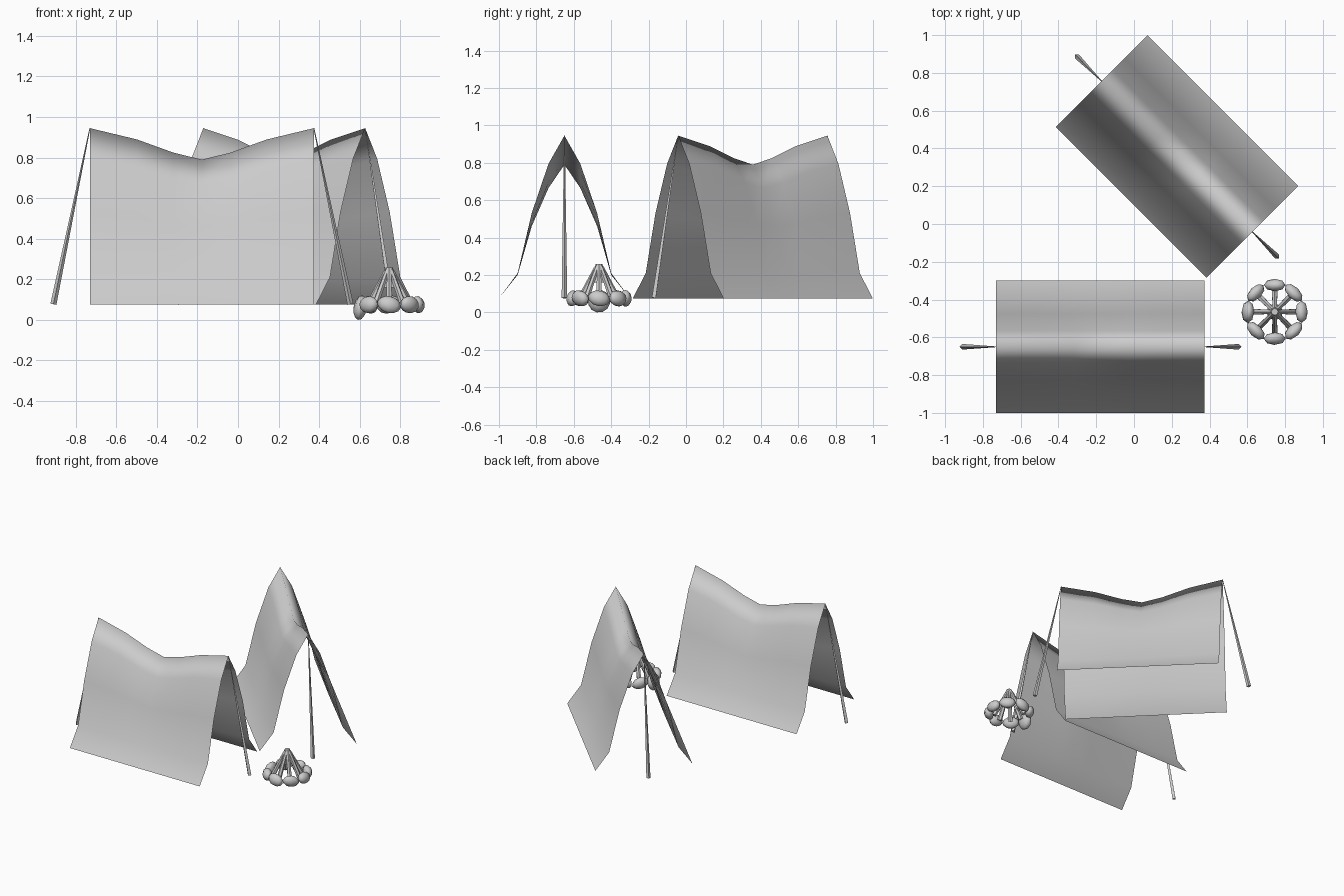
import bpy, bmesh, math, random
from mathutils import Vector, Matrix

if "Cube" in bpy.data.objects:
    bpy.data.objects.remove(bpy.data.objects["Cube"])

random.seed(4)


def make_object(name, bm, matrix=None, smooth=True):
    bmesh.ops.recalc_face_normals(bm, faces=bm.faces)
    mesh = bpy.data.meshes.new(name)
    bm.to_mesh(mesh)
    bm.free()
    for p in mesh.polygons:
        p.use_smooth = smooth
    ob = bpy.data.objects.new(name, mesh)
    bpy.context.collection.objects.link(ob)
    if matrix:
        ob.matrix_world = matrix
    return ob


def add_taper(bm, a, b, ra, rb, sides):
    """Tapered rod from point a to point b."""
    a, b = Vector(a), Vector(b)
    d = b - a
    m = Matrix.Translation((a + b) / 2) @ d.to_track_quat('Z', 'Y').to_matrix().to_4x4()
    bmesh.ops.create_cone(bm, cap_ends=True, segments=sides, radius1=ra,
                          radius2=rb, depth=d.length, matrix=m)


# Half section of the canvas: offset, height at the ends, sag at the middle
HALF = [(0.35, 0.075, 0), (0.25, 0.21, 0.01), (0.175, 0.53, 0.07),
        (0.085, 0.795, 0.13), (0, 0.945, 0.155)]
SECTION = [(-w, z, s) for w, z, s in HALF] + [h for h in HALF[-2::-1]]
# Stations along the ridge: position and share of the sag
STATIONS = [(-0.552, 0), (-0.32, 0.36), (-0.14, 0.78), (0, 1),
            (0.14, 0.78), (0.32, 0.36), (0.552, 0)]


def make_tent(name, centre, angle, sx, sy):
    matrix = (Matrix.Translation((*centre, 0)) @ Matrix.Rotation(angle, 4, 'Z')
              @ Matrix.Diagonal((sx, sy, 1, 1)))
    # draped canvas
    bm = bmesh.new()
    rows = [[bm.verts.new((x, w, z - s * k)) for w, z, s in SECTION]
            for x, k in STATIONS]
    for r0, r1 in zip(rows, rows[1:]):
        for i in range(len(SECTION) - 1):
            bm.faces.new((r0[i], r1[i], r1[i + 1], r0[i + 1]))
    make_object(name + "_canvas", bm, matrix)
    # guy ropes that widen towards the ground
    bm = bmesh.new()
    for side in (-1, 1):
        add_taper(bm, (side * 0.732, 0, 0.077), (side * 0.552, 0, 0.945),
                  0.015, 0.002, 4)
    make_object(name + "_guy_ropes", bm, matrix, smooth=False)


make_tent("front_tent", (-0.178, -0.65), 0, 1, 1)
make_tent("rear_tent", (0.228, 0.357), math.radians(-45), 1.022, 0.98)

# Campfire: ring of stones
FIRE = Matrix.Translation((0.745, -0.465, 0))
bm = bmesh.new()
for i in range(8):
    a = math.tau * i / 8
    low = i == 4
    m = (Matrix.Rotation(a, 4, 'Z')
         @ Matrix.Translation((0.142, 0, 0.06 if low else 0.075))
         @ Matrix.Rotation(random.uniform(-0.4, 0.4), 4, 'X')
         @ Matrix.Rotation(random.uniform(-0.3, 0.3), 4, 'Y')
         @ Matrix.Diagonal((0.033, 0.06, 0.062 if low else 0.042, 1)))
    bmesh.ops.create_uvsphere(bm, u_segments=8, v_segments=6, radius=1, matrix=m)
make_object("fire_stones", bm, FIRE)

# Campfire: leaning logs
bm = bmesh.new()
for i in range(8):
    a = math.tau * i / 8
    c, s = math.cos(a), math.sin(a)
    add_taper(bm, (0.105 * c, 0.105 * s, 0.06), (0.014 * c, 0.014 * s, 0.24),
              0.017, 0.012, 6)
make_object("fire_logs", bm, FIRE, smooth=False)

# Campfire: bundled tip of the logs
bm = bmesh.new()
add_taper(bm, (0, 0, 0.16), (0, 0, 0.258), 0.045, 0.018, 8)
make_object("fire_tip", bm, FIRE)
bpy.context.view_layer.update()
for ob in bpy.context.scene.objects:
    ob.select_set(ob.name == "fire_tip")
bpy.context.view_layer.objects.active = bpy.data.objects["fire_tip"]
bpy.ops.object.shade_smooth_by_angle()
